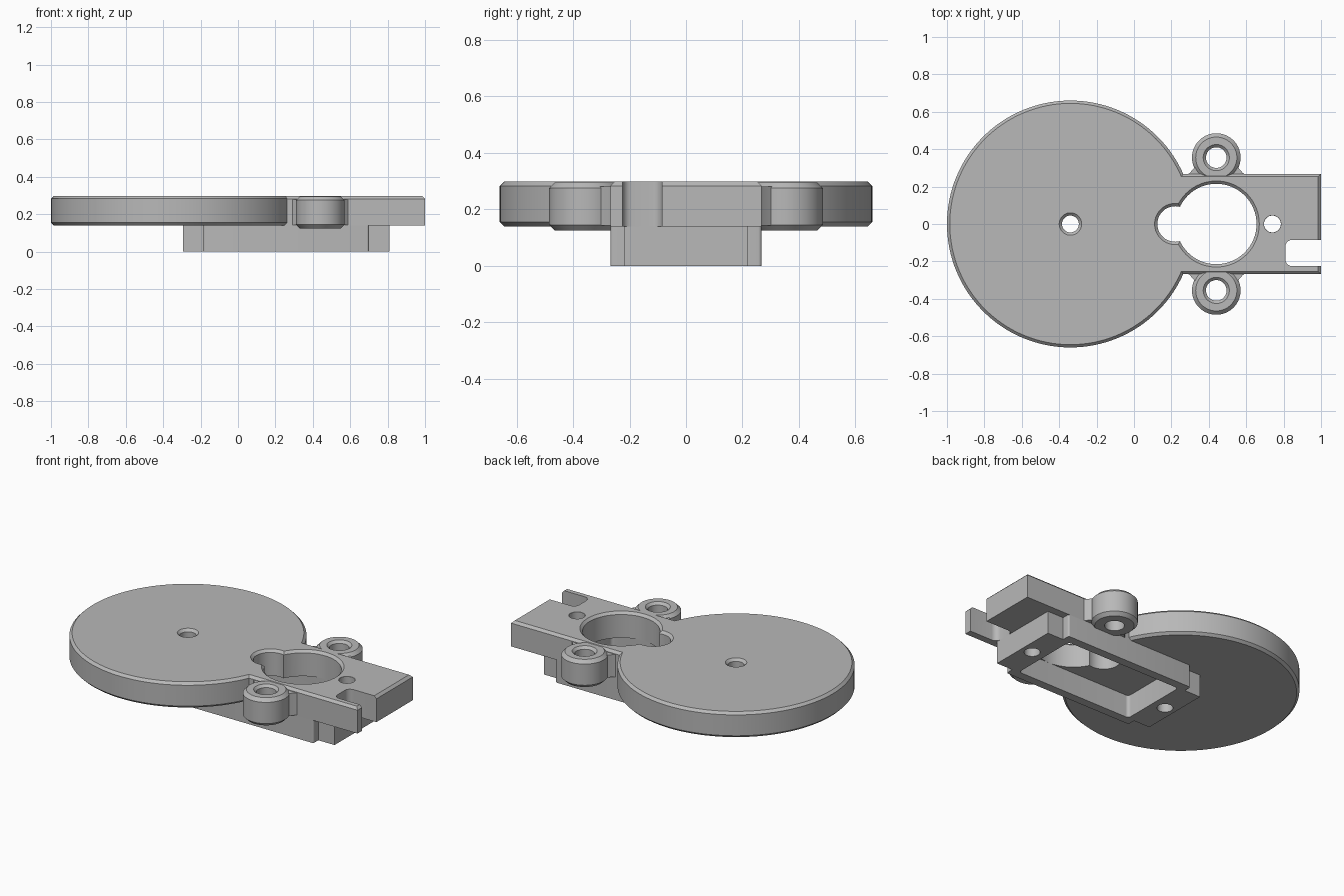
import bpy, bmesh, math

cube = bpy.data.objects.get("Cube")
if cube:
    bpy.data.objects.remove(cube, do_unlink=True)

grey = bpy.data.materials.new("plain grey")
grey.use_nodes = True
GREY = (0.48, 0.48, 0.48, 1)
grey.diffuse_color = GREY
grey.node_tree.nodes["Principled BSDF"].inputs["Base Color"].default_value = GREY

PLATE_LOW, PLATE_TOP, CHAMFER = 0.14, 0.298, 0.015
HALF = 0.268          # half width of arm and frame
EAR_X, EAR_Y = 0.44, 0.355


def finish(bm, name):
    bmesh.ops.recalc_face_normals(bm, faces=bm.faces)
    mesh = bpy.data.meshes.new(name)
    bm.to_mesh(mesh)
    bm.free()
    obj = bpy.data.objects.new(name, mesh)
    bpy.context.collection.objects.link(obj)
    mesh.materials.append(grey)
    return obj


def turned(name, x, y, profile, sides=96):
    """Solid of revolution from (radius, z) pairs."""
    bm = bmesh.new()
    rings = []
    for r, z in profile:
        rings.append([bm.verts.new((x + r * math.cos(2 * math.pi * i / sides),
                                    y + r * math.sin(2 * math.pi * i / sides), z))
                      for i in range(sides)])
    for low, high in zip(rings, rings[1:]):
        for i in range(sides):
            j = (i + 1) % sides
            bm.faces.new((low[i], low[j], high[j], high[i]))
    bm.faces.new(rings[0][::-1])
    bm.faces.new(rings[-1])
    return finish(bm, name)


def prism(name, outline, z0, z1, round_upright=0, chamfer_top=0):
    """Extruded outline with optional rounded corners and chamfered top."""
    bm = bmesh.new()
    base = bm.faces.new([bm.verts.new((x, y, z0)) for x, y in outline])
    top = bmesh.ops.extrude_face_region(bm, geom=[base])["geom"]
    bmesh.ops.translate(bm, vec=(0, 0, z1 - z0),
                        verts=[v for v in top if isinstance(v, bmesh.types.BMVert)])
    if round_upright:
        edges = [e for e in bm.edges if abs(e.verts[0].co.z - e.verts[1].co.z) > 0.01]
        bmesh.ops.bevel(bm, geom=edges, offset=round_upright, segments=6,
                        profile=0.5, affect='EDGES')
    if chamfer_top:
        edges = [e for e in bm.edges if all(v.co.z > z1 - 0.001 for v in e.verts)]
        bmesh.ops.bevel(bm, geom=edges, offset=chamfer_top, segments=1, affect='EDGES')
    return finish(bm, name)


def box(name, x0, x1, y0, y1, z0, z1, **kw):
    return prism(name, [(x0, y0), (x1, y0), (x1, y1), (x0, y1)], z0, z1, **kw)


def combine(target, other, operation):
    mod = target.modifiers.new("join", 'BOOLEAN')
    mod.operation, mod.solver, mod.object = operation, 'EXACT', other
    bpy.context.view_layer.objects.active = target
    bpy.ops.object.modifier_apply(modifier=mod.name)
    bpy.data.objects.remove(other, do_unlink=True)


def hole(x, y, r, z0, top, flare):
    """Cutter that widens towards the top surface."""
    return turned("hole_cutter", x, y, [(r, z0), (r, top - flare), (r + flare, top),
                                        (r + flare, top + 0.1)], 64)


# Round plate with chamfered rims
plate = turned("round_plate_and_arm", -0.34, 0,
               [(0.66 - CHAMFER, PLATE_LOW), (0.66, PLATE_LOW + CHAMFER),
                (0.66, PLATE_TOP - CHAMFER), (0.66 - CHAMFER, PLATE_TOP)], 128)

# Arm extending from the plate
combine(plate, box("arm", 0, 1, -HALF, HALF, PLATE_LOW, PLATE_TOP,
                   chamfer_top=CHAMFER), 'UNION')

# Side ears with webs
for side in (-1, 1):
    web = [(0.27, side * 0.25), (0.61, side * 0.25), (0.58, side * 0.275),
           (0.55, side * 0.31), (0.33, side * 0.31), (0.3, side * 0.275)]
    combine(plate, prism("web", web, PLATE_LOW + 0.003, 0.28), 'UNION')
    ear = turned("ear", EAR_X, side * EAR_Y,
                 [(0.11, 0.125), (0.13, 0.145), (0.13, 0.275), (0.11, 0.295)], 64)
    combine(plate, ear, 'UNION')

# Openings through plate, arm and ears
for x, y, r, top in ((-0.34, 0, 0.045, PLATE_TOP), (EAR_X, 0, 0.215, PLATE_TOP),
                     (0.22, 0, 0.095, PLATE_TOP), (EAR_X, EAR_Y, 0.055, 0.295),
                     (EAR_X, -EAR_Y, 0.055, 0.295)):
    combine(plate, hole(x, y, r, 0.05, top, CHAMFER), 'DIFFERENCE')
combine(plate, hole(0.74, 0, 0.045, 0.05, PLATE_TOP, 0.001), 'DIFFERENCE')

# Cable slot at the end of the arm
combine(plate, box("slot_cutter", 0.81, 1.2, -0.225, -0.085, 0.05, 0.4,
                   round_upright=0.035), 'DIFFERENCE')

# Lower frame with end tabs, open underneath
frame = box("lower_frame", -0.185, 0.7, -HALF, HALF, 0, PLATE_LOW, round_upright=0.012)
combine(frame, box("end_tabs", -0.295, 0.81, -0.22, 0.22, 0, PLATE_LOW), 'UNION')
combine(frame, box("pocket_cutter", -0.14, 0.655, -0.215, 0.215, -0.1, 0.3,
                   round_upright=0.02), 'DIFFERENCE')
for x in (-0.225, 0.74):
    combine(frame, turned("screw_cutter", x, 0, [(0.045, -0.1), (0.045, 0.3)], 48),
            'DIFFERENCE')

# Shading
for obj in (plate, frame):
    bpy.ops.object.select_all(action='DESELECT')
    obj.select_set(True)
    bpy.context.view_layer.objects.active = obj
    bpy.ops.object.shade_smooth_by_angle(angle=math.radians(25))
